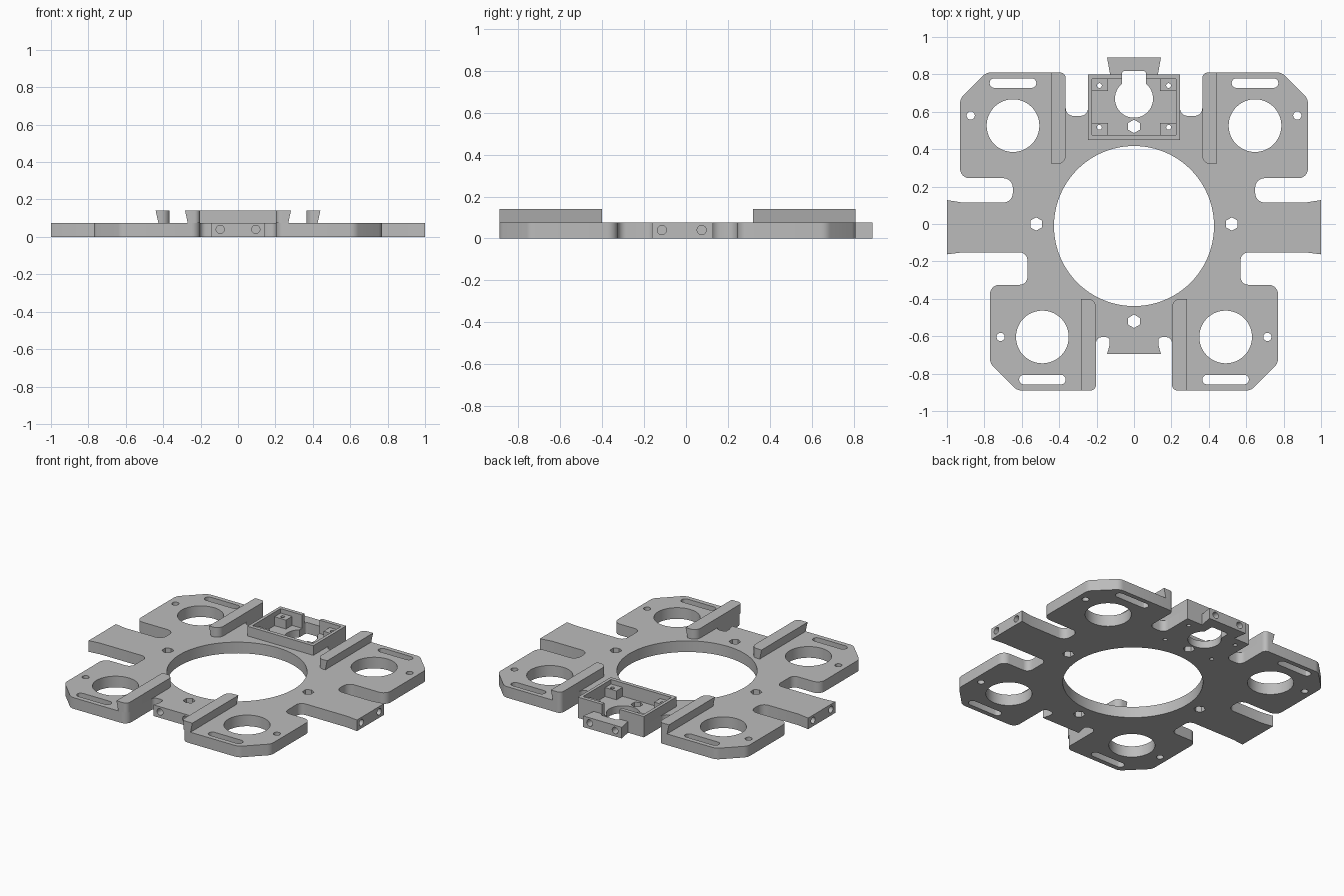
import bpy, bmesh, math
from mathutils import Vector

if "Cube" in bpy.data.objects:
    bpy.data.objects.remove(bpy.data.objects["Cube"])

GREY = (0.5, 0.5, 0.5, 1)
mat = bpy.data.materials.new("mid grey")
mat.use_nodes = True
mat.diffuse_color = GREY
mat.node_tree.nodes["Principled BSDF"].inputs["Base Color"].default_value = GREY

PLATE, TOP, FLOOR = 0.075, 0.14, 0.05


def fillet(points, seg=6):
    """Round each (x, y, radius) corner of a closed outline."""
    out, n = [], len(points)
    for i, (x, y, r) in enumerate(points):
        p = Vector((x, y))
        if r == 0:
            out.append(p)
            continue
        a = (Vector(points[i - 1][:2]) - p).normalized()
        b = (Vector(points[(i + 1) % n][:2]) - p).normalized()
        half = a.angle(b) / 2
        start, end = p + a * r / math.tan(half), p + b * r / math.tan(half)
        c = p + (a + b).normalized() * r / math.sin(half)
        u, v = start - c, end - c
        sweep = math.atan2(u.x * v.y - u.y * v.x, u.dot(v))
        base = math.atan2(u.y, u.x)
        for k in range(seg + 1):
            t = base + sweep * k / seg
            out.append(c + r * Vector((math.cos(t), math.sin(t))))
    return out


def prism(name, outline, z0, z1):
    """Extrude a flat outline between two heights."""
    bm = bmesh.new()
    face = bm.faces.new([bm.verts.new((p[0], p[1], z0)) for p in outline])
    ext = bmesh.ops.extrude_face_region(bm, geom=[face])["geom"]
    for v in ext:
        if isinstance(v, bmesh.types.BMVert):
            v.co.z = z1
    bmesh.ops.recalc_face_normals(bm, faces=bm.faces[:])
    me = bpy.data.meshes.new(name)
    bm.to_mesh(me)
    bm.free()
    me.materials.append(mat)
    ob = bpy.data.objects.new(name, me)
    bpy.context.collection.objects.link(ob)
    return ob


def box(name, x0, x1, y0, y1, z0, z1, r=0, seg=3):
    pts = [(x0, y0, r), (x1, y0, r), (x1, y1, r), (x0, y1, r)]
    return prism(name, fillet(pts, seg), z0, z1)


def hole(x, y, r, sides=24):
    ring = [(x + r * math.sin(math.tau * k / sides), y + r * math.cos(math.tau * k / sides))
            for k in range(sides)]
    return prism("cutter", ring, -0.1, 0.3)


def side_hole(x, y, axis):
    """Screw hole bored into the end of an arm."""
    ob = hole(0, 0, 0.022, 20)
    for v in ob.data.vertices:
        a, b, d = v.co.x, v.co.y, 0.1 if v.co.z > 0 else -0.1
        v.co = (x + d, y + a, 0.04 + b) if axis == "x" else (x + a, y + d, 0.04 + b)
    bm = bmesh.new()
    bm.from_mesh(ob.data)
    bmesh.ops.recalc_face_normals(bm, faces=bm.faces[:])
    bm.to_mesh(ob.data)
    bm.free()
    return ob


def activate(ob):
    bpy.ops.object.select_all(action="DESELECT")
    ob.select_set(True)
    bpy.context.view_layer.objects.active = ob


def cut(ob, cutters):
    activate(ob)
    for c in cutters:
        c.hide_render = True
        m = ob.modifiers.new("cut", "BOOLEAN")
        m.operation, m.solver, m.object = "DIFFERENCE", "EXACT", c
        bpy.ops.object.modifier_apply(modifier=m.name)


# Half outline of the plate, back to front
half = [
    (0.144, 0.89, 0), (0.128, 0.80, 0), (0.246, 0.80, 0), (0.246, 0.578, 0.04),
    (0.365, 0.578, 0.04), (0.365, 0.81, 0.03), (0.79, 0.81, 0.06), (0.93, 0.67, 0.06),
    (0.93, 0.245, 0.05), (0.648, 0.245, 0.05), (0.648, 0.115, 0.05), (0.92, 0.115, 0),
    (1, 0.128, 0), (1, -0.162, 0), (0.92, -0.152, 0), (0.57, -0.152, 0.04),
    (0.57, -0.325, 0.04), (0.77, -0.325, 0.05), (0.77, -0.745, 0.06), (0.625, -0.89, 0.06),
    (0.203, -0.89, 0.045), (0.203, -0.605, 0.03), (0.13, -0.605, 0.02), (0.13, -0.645, 0),
    (0.144, -0.695, 0),
]
outline = half + [(-x, y, r) for x, y, r in reversed(half)]
plate = prism("base_plate", fillet(outline), 0, PLATE)

# Openings shared by the plate and the box at the back
shared = [
    box("cutter", -0.225, 0.225, 0.476, 0.775, FLOOR, 0.3),
    hole(0, 0.67, 0.102, 48),
    box("cutter", -0.065, 0.065, 0.67, 0.818, -0.1, 0.3, 0.015),
]
screws = [hole(s * 0.185, y, 0.013, 16) for s in (-1, 1) for y in (0.517, 0.74)]

# Plate openings: ring, pad bores, slots, hex holes and end holes
cutters = [hole(0, -0.011, 0.428, 96), hole(0, 0.522, 0.036, 6), hole(0, -0.52, 0.036, 6)]
for s in (-1, 1):
    cutters.append(hole(s * 0.523, 0, 0.036, 6))
    for px, py, slot_y, screw_x, screw_y in ((0.647, 0.526, 0.753, 0.873, 0.58),
                                            (0.49, -0.604, -0.832, 0.713, -0.604)):
        cutters.append(hole(s * px, py, 0.141, 48))
        cutters.append(hole(s * screw_x, screw_y, 0.022))
        cutters.append(box("cutter", s * px - 0.125, s * px + 0.125,
                           slot_y - 0.026, slot_y + 0.026, -0.1, 0.3, 0.0255))
    for t in (-1, 1):
        cutters.append(side_hole(s, -0.02 + t * 0.095, "x"))
    cutters.append(side_hole(s * 0.095, 0.925, "y"))
    cutters.append(side_hole(s * 0.095, -0.695, "y"))
cut(plate, shared + screws + cutters)

# Raised wall of the box
wall = box("box_wall", -0.246, 0.246, 0.45, 0.80, PLATE, TOP)
cut(wall, shared)
parts = [plate, wall]

# Corner posts inside the box
for side, s in (("right", -1), ("left", 1)):
    for place, y0, y1 in (("front", 0.476, 0.54), ("back", 0.71, 0.775)):
        x0, x1 = sorted((s * 0.14, s * 0.225))
        post = box(f"{place}_{side}_post", x0, x1, y0, y1, FLOOR, 0.11)
        cut(post, screws)
        parts.append(post)


def rail(name, s, inner, outer, y_end, y_mid):
    """Guide rail with an undercut outer side and rounded inner corners."""
    pts = [(s * outer, y_end, 0), (s * inner, y_end, 0.03),
           (s * inner, y_mid, 0.045), (s * outer, y_mid, 0)]
    ob = prism(name, fillet(pts), PLATE, TOP)
    for v in ob.data.vertices:
        if v.co.z < TOP - 0.01 and abs(v.co.x) > outer - 0.001:
            v.co.x -= s * 0.014
    return ob


for side, s in (("right", -1), ("left", 1)):
    parts.append(rail(f"back_{side}_rail", s, 0.365, 0.44, 0.81, 0.32))
    parts.append(rail(f"front_{side}_rail", s, 0.203, 0.283, -0.89, -0.40))

# Remove cutters and smooth the round walls
for ob in set(shared + screws + cutters):
    bpy.data.objects.remove(ob)
for ob in parts:
    activate(ob)
    bpy.ops.object.shade_smooth_by_angle(angle=math.radians(30))
